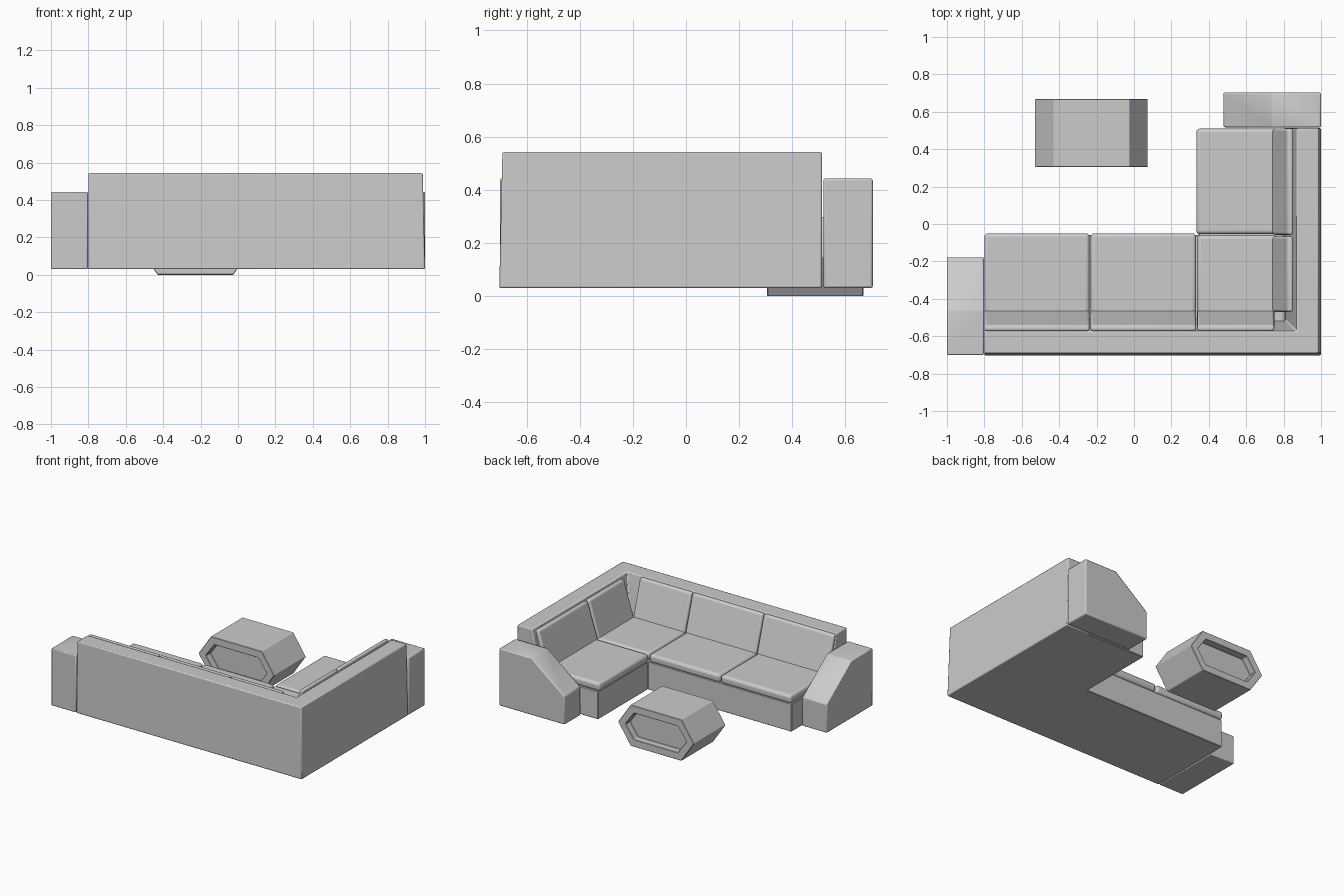
import bpy, bmesh
from mathutils import Vector

if "Cube" in bpy.data.objects:
    bpy.data.objects.remove(bpy.data.objects["Cube"])


def finish(name, bm, bevel=0.0, segments=1):
    bmesh.ops.recalc_face_normals(bm, faces=bm.faces)
    mesh = bpy.data.meshes.new(name)
    bm.to_mesh(mesh)
    bm.free()
    ob = bpy.data.objects.new(name, mesh)
    bpy.context.collection.objects.link(ob)
    if bevel:
        mod = ob.modifiers.new("soft_edges", 'BEVEL')
        mod.width = bevel
        mod.segments = segments
        mod.limit_method = 'ANGLE'
        mod.angle_limit = 0.5
    if segments > 1:
        bpy.context.view_layer.objects.active = ob
        ob.select_set(True)
        bpy.ops.object.shade_smooth_by_angle(angle=0.7)
        ob.select_set(False)
    return ob


def prism_mesh(profile, axis, a, b):
    """Extrude a 2D profile along an axis from a to b."""
    place = {'x': lambda p, t: (t, p[0], p[1]),
             'y': lambda p, t: (p[0], t, p[1]),
             'z': lambda p, t: (p[0], p[1], t)}[axis]
    bm = bmesh.new()
    rings = [[bm.verts.new(place(p, t)) for p in profile] for t in (a, b)]
    n = len(profile)
    for ring in rings:
        bm.faces.new(ring)
    for i in range(n):
        j = (i + 1) % n
        bm.faces.new((rings[0][i], rings[0][j], rings[1][j], rings[1][i]))
    bmesh.ops.recalc_face_normals(bm, faces=bm.faces)
    return bm


def prism(name, profile, axis, a, b, bevel=0.0, segments=1):
    return finish(name, prism_mesh(profile, axis, a, b), bevel, segments)


def rect(x0, x1, y0, y1):
    return [(x0, y0), (x1, y0), (x1, y1), (x0, y1)]


FLOOR = 0.03

# L-shaped seat base
prism("seat_base", [(-0.8, -0.65), (0.95, -0.65), (0.95, 0.508), (0.345, 0.508),
                    (0.345, -0.06), (-0.8, -0.06)], 'z', FLOOR, 0.232, 0.004)

# Mitred backrest: leaning section swept around the corner
section = [(0, FLOOR), (0.012, 0.543), (0.13, 0.543), (0.2, 0.22), (0.2, FLOOR)]
bm = bmesh.new()
rings = []
for corner in (lambda d: (-0.8, -0.703 + d),
               lambda d: (1 - d, -0.703 + d),
               lambda d: (1 - d, 0.512)):
    rings.append([bm.verts.new((*corner(d), z)) for d, z in section])
for r0, r1 in zip(rings, rings[1:]):
    for i in range(len(section)):
        j = (i + 1) % len(section)
        bm.faces.new((r0[i], r0[j], r1[j], r1[i]))
bm.faces.new(rings[0])
bm.faces.new(rings[-1])
finish("backrest", bm, 0.007, 2)

# Sloped armrests
prism("left_armrest", [(-0.7, FLOOR), (-0.7, 0.443), (-0.46, 0.443),
                       (-0.178, 0.235), (-0.178, FLOOR)], 'x', -1, -0.803, 0.006, 2)
prism("right_armrest", [(1, FLOOR), (1, 0.443), (0.74, 0.443),
                        (0.478, 0.235), (0.478, FLOOR)], 'y', 0.517, 0.703, 0.008, 2)

# Seat cushions
for i, r in enumerate([(-0.8, -0.238, -0.57, -0.05), (-0.232, 0.332, -0.57, -0.05),
                       (0.338, 0.81, -0.535, -0.06), (0.333, 0.83, -0.054, 0.51)]):
    prism(f"seat_cushion_{i + 1}", rect(*r), 'z', 0.232, 0.292, 0.02, 4)

# Leaning back cushions
lean = [(0.0, 0.28), (0.082, 0.543), (0.114, 0.543), (0.045, 0.28)]
for i, (a, b) in enumerate([(-0.8, -0.238), (-0.232, 0.332), (0.338, 0.75)]):
    prism(f"back_cushion_{i + 1}", [(-0.46 - d, z) for d, z in lean],
          'x', a, b, 0.013, 4)
for i, (a, b) in enumerate([(-0.47, -0.067), (-0.058, 0.51)]):
    prism(f"side_back_cushion_{i + 1}", [(0.738 + d, z) for d, z in lean],
          'y', a, b, 0.013, 4)

# Hexagonal coffee table with recessed ends
bm = prism_mesh([(-0.43, 0), (-0.025, 0), (0.075, 0.148), (-0.025, 0.296),
                 (-0.43, 0.296), (-0.53, 0.148)], 'y', 0.305, 0.668)
ends = [f for f in bm.faces if abs(f.normal.y) > 0.9]
for f in ends:
    normal = Vector(f.normal)
    bmesh.ops.inset_region(bm, faces=[f], thickness=0.06)
    out = bmesh.ops.extrude_discrete_faces(bm, faces=[f])
    bmesh.ops.translate(bm, verts=out["faces"][0].verts, vec=-0.05 * normal)
finish("coffee_table", bm, 0.003)
